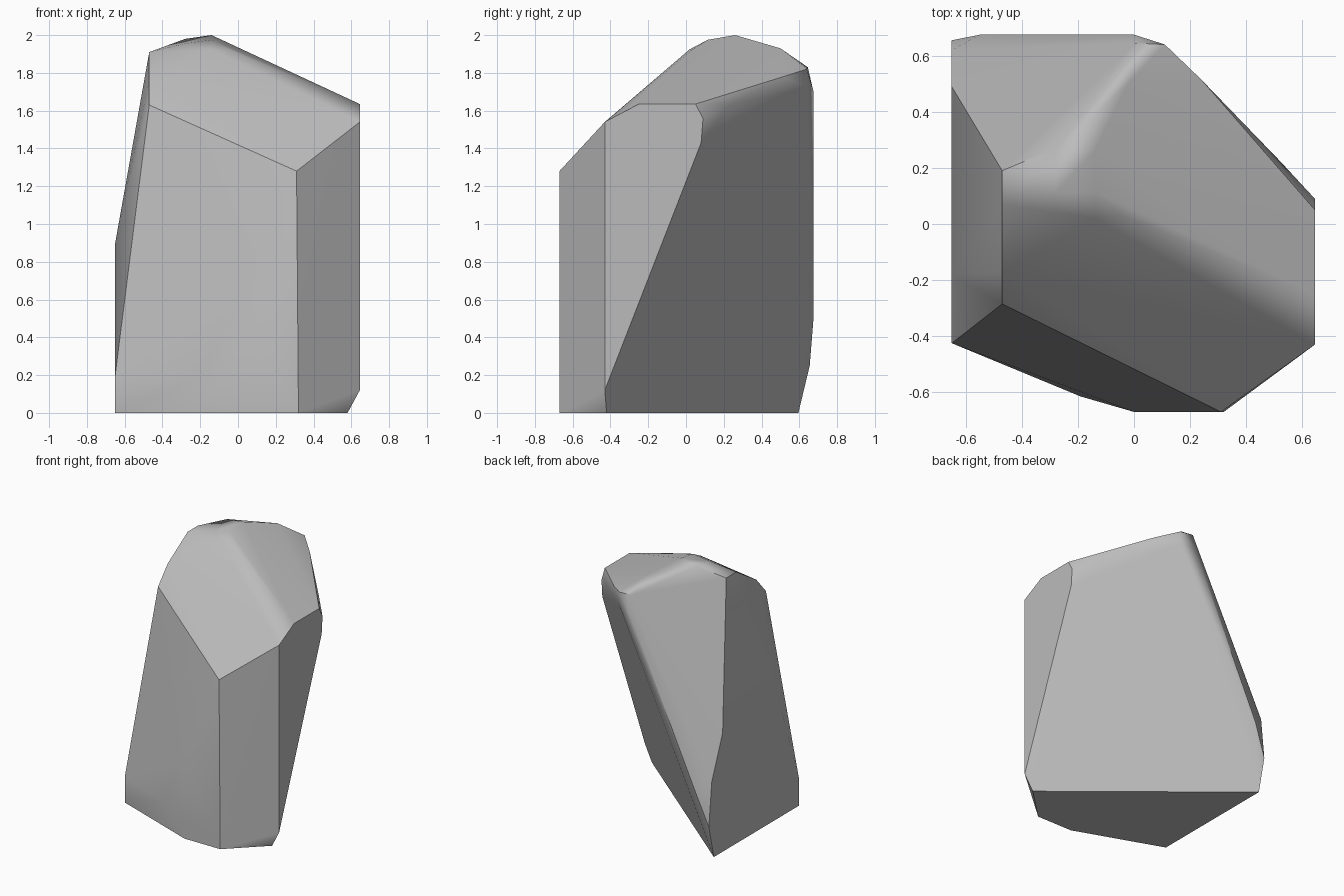
import bpy, bmesh, math

if "Cube" in bpy.data.objects:
    bpy.data.objects.remove(bpy.data.objects["Cube"])

# Corner points of the boulder, grouped by region
base = [(-.65, -.425, 0), (.02, -.67, 0), (.32, -.67, 0), (.58, -.42, 0), (-.65, .595, 0)]
front = [(-.65, -.425, .2), (-.19, -.615, .2), (0, -.67, .58), (.31, -.67, 1.28)]
right_side = [(.645, -.43, .12), (.645, -.43, 1.54), (.645, -.25, 1.635),
              (.645, .05, 1.635), (.645, .09, 1.56), (.645, .08, 1.43)]
left_side = [(-.65, -.18, .9), (-.65, .49, .9), (-.65, .62, .58), (-.65, .655, .25),
             (-.47, -.285, 1.63), (-.47, -.17, 1.76), (-.47, .07, 1.91), (-.47, .19, 1.91)]
back = [(-.55, .675, .5), (0, .675, 1.7), (.11, .64, 1.72), (.11, .64, 1.82),
        (0, .645, 1.83), (.24, .515, 1.78), (.52, .225, 1.63)]
crown = [(-.14, .26, 2), (-.28, .27, 1.98), (-.28, .11, 1.955), (-.14, .115, 1.975),
         (-.14, .02, 1.925), (-.04, .03, 1.92), (-.02, .5, 1.93)]

# Chiselled boulder: convex shell around the corners
bm = bmesh.new()
for p in base + front + right_side + left_side + back + crown:
    bm.verts.new(p)
hull = bmesh.ops.convex_hull(bm, input=bm.verts[:])
loose = [v for v in bm.verts if not v.link_faces]
bmesh.ops.delete(bm, geom=loose, context='VERTS')
bmesh.ops.dissolve_limit(bm, angle_limit=math.radians(1), verts=bm.verts[:], edges=bm.edges[:])
bmesh.ops.recalc_face_normals(bm, faces=bm.faces[:])
mesh = bpy.data.meshes.new("boulder")
bm.to_mesh(mesh)
bm.free()
boulder = bpy.data.objects.new("boulder", mesh)
bpy.context.collection.objects.link(boulder)

# Stone grey
stone = bpy.data.materials.new("stone_grey")
stone.diffuse_color = (.5, .5, .5, 1)
stone.use_nodes = True
stone.node_tree.nodes["Principled BSDF"].inputs["Base Color"].default_value = stone.diffuse_color
mesh.materials.append(stone)

# Soft small facets, crisp main ridges, flat large faces
bpy.context.view_layer.objects.active = boulder
boulder.select_set(True)
bpy.ops.object.shade_smooth_by_angle(angle=math.radians(30))
weighted = boulder.modifiers.new("face_weighting", 'WEIGHTED_NORMAL')
weighted.keep_sharp = True
weighted.weight = 90
